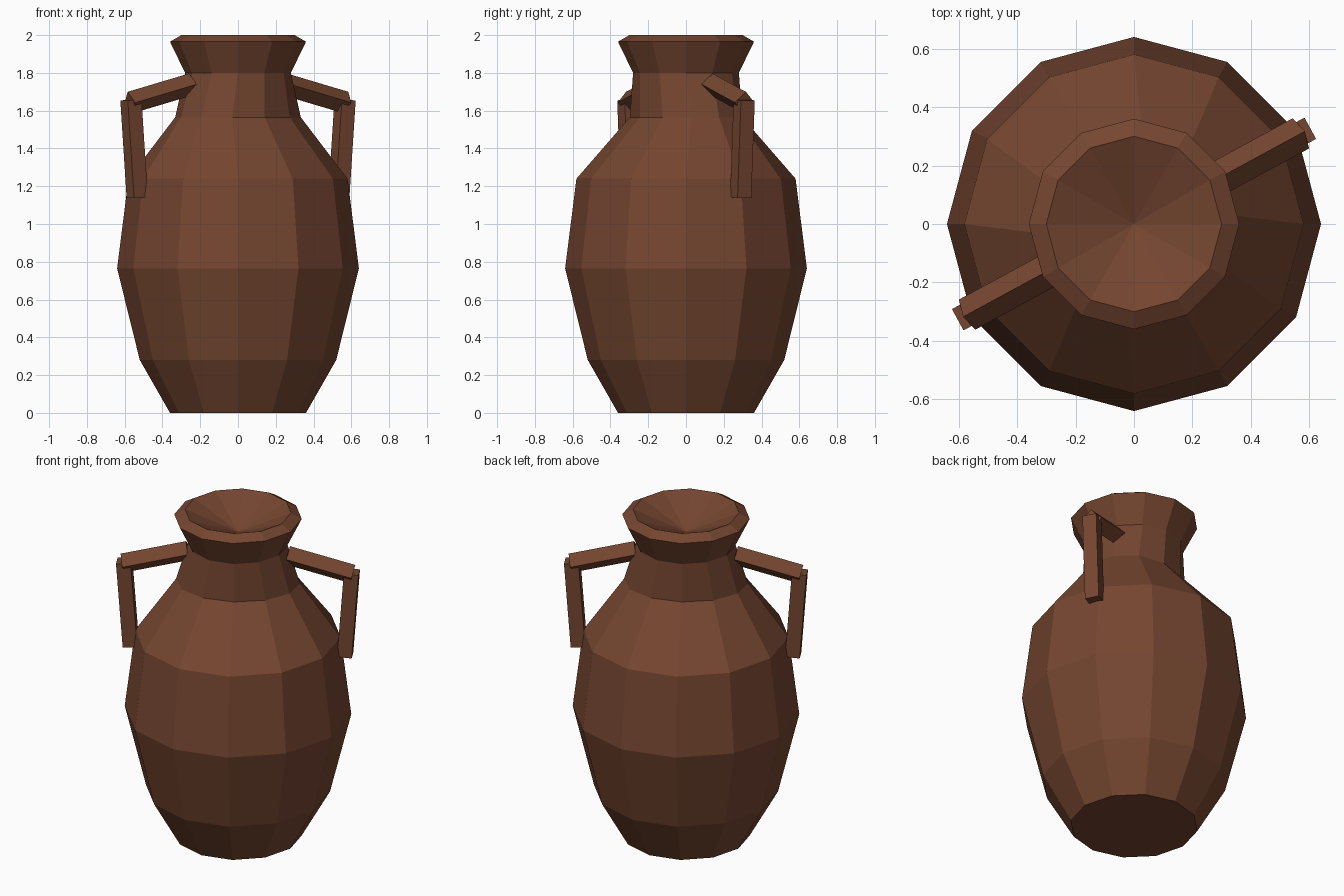
import bpy
import bmesh
from math import radians, cos, sin, tau
from mathutils import Vector, Matrix

SIDES = 12
HANDLE_ANGLE = radians(28.5)
BAR = 0.083  # bar thickness

if "Cube" in bpy.data.objects:
    bpy.data.objects.remove(bpy.data.objects["Cube"], do_unlink=True)

# Fired clay colour
clay = bpy.data.materials.new("brown_clay")
clay.use_nodes = True
COLOUR = (0.178, 0.061, 0.03, 1.0)
clay.diffuse_color = COLOUR
clay.node_tree.nodes["Principled BSDF"].inputs["Base Color"].default_value = COLOUR


def make_object(name, bm):
    bmesh.ops.recalc_face_normals(bm, faces=bm.faces)
    mesh = bpy.data.meshes.new(name)
    bm.to_mesh(mesh)
    bm.free()
    mesh.materials.append(clay)
    obj = bpy.data.objects.new(name, mesh)
    bpy.context.collection.objects.link(obj)
    return obj


# Jar body: radius, height and stretch along the handle axis
PROFILE = [
    (0.36, 0.0, 1), (0.52, 0.28, 1), (0.64, 0.765, 1), (0.58, 1.24, 1),
    (0.28, 1.565, 1.25), (0.28, 1.80, 1), (0.36, 1.965, 1), (0.30, 2.0, 1),
]
axis = Vector((cos(radians(30)), sin(radians(30)), 0))
bm = bmesh.new()
rings = []
for radius, z, stretch in PROFILE:
    ring = []
    for i in range(SIDES):
        a = tau * i / SIDES
        p = Vector((radius * cos(a), radius * sin(a), z))
        p += axis * p.dot(axis) * (stretch - 1)
        ring.append(bm.verts.new(p))
    rings.append(ring)
for low, high in zip(rings, rings[1:]):
    for i in range(SIDES):
        j = (i + 1) % SIDES
        bm.faces.new((low[i], low[j], high[j], high[i]))
# Flat foot and shallow conical mouth
bm.faces.new(rings[0])
mouth = bm.verts.new((0, 0, 1.87))
for i in range(SIDES):
    bm.faces.new((rings[-1][i], rings[-1][(i + 1) % SIDES], mouth))
make_object("jar_body", bm)


def make_bar(name, start, end, roll, turn):
    """Square bar between two points (radius, height) in the handle plane."""
    a, b = (Vector((r, 0, z)) for r, z in (start, end))
    along = (b - a).normalized()
    side = Vector((0, 1, 0))
    basis = Matrix((side, along.cross(side), along)).transposed().to_4x4()
    bm = bmesh.new()
    bmesh.ops.create_cube(bm, size=1, matrix=Matrix.Diagonal((BAR, BAR, (b - a).length, 1)))
    place = (Matrix.Rotation(turn, 4, "Z") @ Matrix.Translation((a + b) / 2)
             @ basis @ Matrix.Rotation(roll, 4, "Z"))
    bmesh.ops.transform(bm, matrix=place, verts=bm.verts)
    return make_object(name, bm)


# Two opposite handles, each an upper arm set on its edge and a drop bar
for label, turn in (("left", HANDLE_ANGLE), ("right", HANDLE_ANGLE + tau / 2)):
    make_bar(label + "_handle_arm", (0.28, 1.74), (0.65, 1.643), radians(45), turn)
    make_bar(label + "_handle_drop", (0.607, 1.14), (0.645, 1.657), 0, turn)
